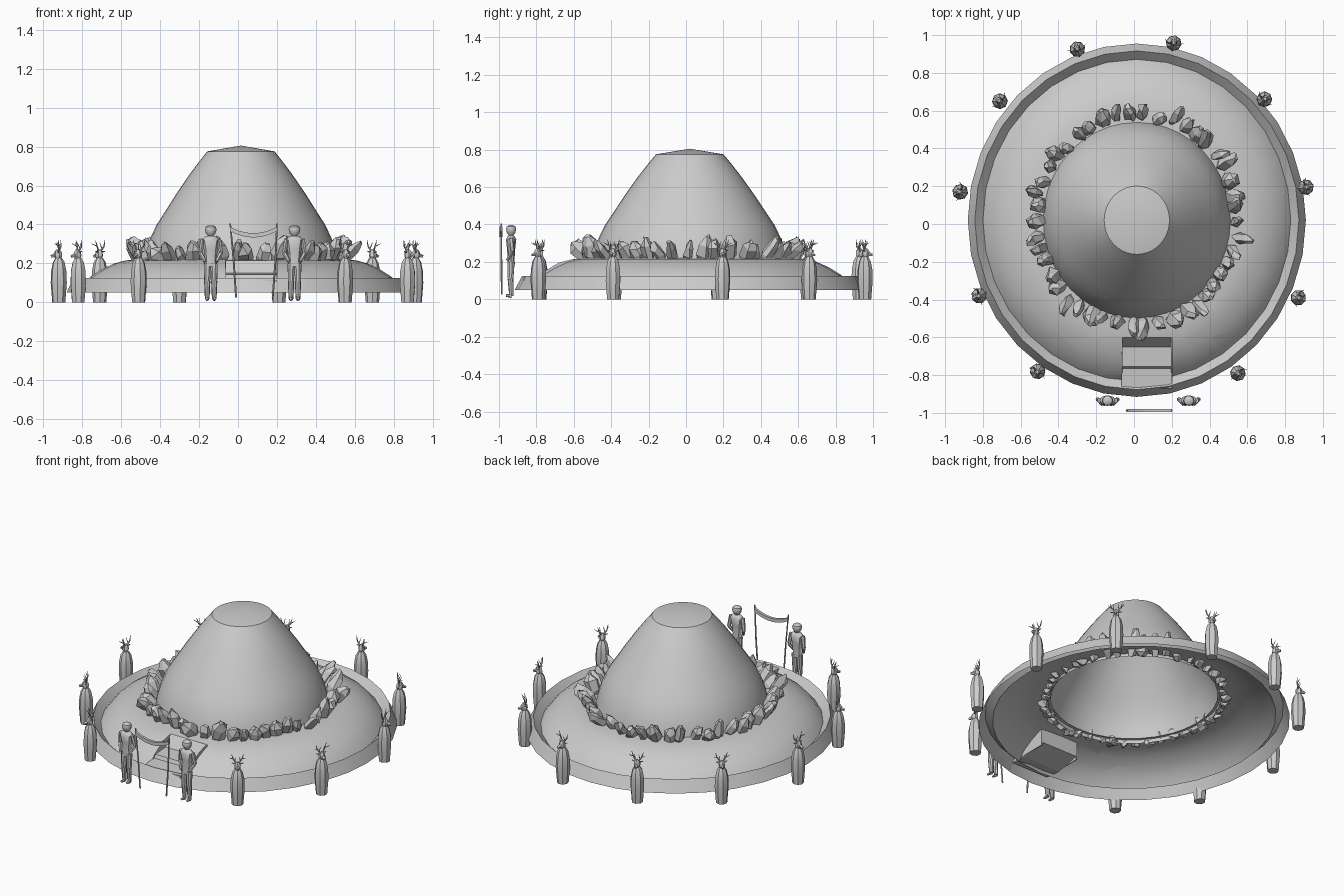
import bpy, bmesh, math, random
from mathutils import Vector, Matrix

random.seed(4)
cube = bpy.data.objects.get("Cube")
if cube:
    bpy.data.objects.remove(cube)

stone = bpy.data.materials.new("stone_grey")
stone.use_nodes = True
GREY = (0.6, 0.6, 0.6, 1)
stone.diffuse_color = GREY
stone.node_tree.nodes["Principled BSDF"].inputs["Base Color"].default_value = GREY

CENTER = Vector((0.015, 0.02, 0))
Y_STRETCH = 1.045


def finish(name, bm, smooth=None):
    """Turn a bmesh into an object, optionally smooth below an angle."""
    mesh = bpy.data.meshes.new(name)
    bm.to_mesh(mesh)
    bm.free()
    mesh.materials.append(stone)
    ob = bpy.data.objects.new(name, mesh)
    bpy.context.collection.objects.link(ob)
    if smooth:
        bpy.ops.object.select_all(action='DESELECT')
        ob.select_set(True)
        bpy.context.view_layer.objects.active = ob
        bpy.ops.object.shade_smooth_by_angle(angle=math.radians(smooth))
    return ob


def lathe(bm, profile, sides, sx=1, sy=1, at=(0, 0, 0), cap=False):
    """Revolve (radius, z) pairs; zero radius makes a tip."""
    rings = []
    for r, z in profile:
        count = sides if r else 1
        rings.append([bm.verts.new(Vector(at) + Vector((
            r * sx * math.cos(math.tau * i / sides),
            r * sy * math.sin(math.tau * i / sides), z))) for i in range(count)])
    for a, b in zip(rings, rings[1:]):
        for i in range(sides):
            j = (i + 1) % sides
            quad = [a[i % len(a)], a[j % len(a)], b[j % len(b)], b[i % len(b)]]
            bm.faces.new(list(dict.fromkeys(quad)))
    if cap:
        for ring in (rings[0], rings[-1]):
            if len(ring) > 2:
                bm.faces.new(ring)
        bmesh.ops.recalc_face_normals(bm, faces=bm.faces)


def stick(bm, a, b, r1, r2, sides=5):
    """Tapered rod between two points."""
    a, b = Vector(a), Vector(b)
    d = b - a
    m = Matrix.Translation((a + b) / 2) @ d.to_track_quat('Z', 'Y').to_matrix().to_4x4()
    bmesh.ops.create_cone(bm, cap_ends=True, segments=sides, radius1=r1, radius2=r2,
                          depth=d.length, matrix=m)


def extrude_x(name, outline, x0, x1):
    """Solid slab from a (y, z) outline."""
    bm = bmesh.new()
    face = bm.faces.new([bm.verts.new((x0, y, z)) for y, z in outline])
    ext = bmesh.ops.extrude_face_region(bm, geom=[face])["geom"]
    bmesh.ops.translate(bm, vec=(x1 - x0, 0, 0),
                        verts=[v for v in ext if isinstance(v, bmesh.types.BMVert)])
    bmesh.ops.recalc_face_normals(bm, faces=bm.faces)
    return finish(name, bm)


# Base: rim, gutter and low dome as one open shell, notched for the steps
LEFT, RIGHT, BACK, FRONT = -0.065, 0.2, -0.6, -0.81
bm = bmesh.new()
lathe(bm, [(.895, .05), (.858, .125), (.815, .08), (.775, .13), (.71, .172),
           (.65, .2), (.59, .216), (.48, .222)], 32, 1, Y_STRETCH, CENTER)
for co, no in (((LEFT, 0, 0), (1, 0, 0)), ((RIGHT, 0, 0), (1, 0, 0)),
               ((0, BACK, 0), (0, 1, 0)), ((0, FRONT, 0), (0, 1, 0))):
    near = [f for f in bm.faces if f.calc_center_median().y < -.45
            and abs(f.calc_center_median().x) < .4]
    geom = set(near) | {e for f in near for e in f.edges} | {v for f in near for v in f.verts}
    bmesh.ops.bisect_plane(bm, geom=list(geom), plane_co=co, plane_no=no)
notch = [f for f in bm.faces if LEFT < f.calc_center_median().x < RIGHT
         and FRONT < f.calc_center_median().y < BACK]
bmesh.ops.delete(bm, geom=notch, context='FACES')
finish("base_shell", bm, 35)

# Central mound with a shallow lid
bm = bmesh.new()
lathe(bm, [(.5, .2), (.485, .27), (.465, .33), (.432, .4), (.39, .465), (.33, .56),
           (.265, .655), (.22, .715), (.173, .775), (0, .805)], 40, 1, Y_STRETCH, CENTER)
finish("mound", bm, 30)

# Entrance steps and the walls beside them
extrude_x("entrance_steps", [(-.6, .216), (-.65, .15), (-.755, .143), (-.765, .122),
                             (-.87, .115), (-.87, .1), (-.76, .09), (-.6, .12)], LEFT, RIGHT)
for side, x in (("right", LEFT), ("left", RIGHT)):
    extrude_x(side + "_step_wall", [(-.6, .216), (-.68, .196), (-.76, .147), (-.81, .1),
                                    (-.6, .1)], x - .003, x + .003)

# Ring of leaning crystal boulders around the mound
bm = bmesh.new()
COUNT = 46
for i in range(COUNT):
    angle = math.tau * (i + random.uniform(-.2, .2)) / COUNT
    width = random.uniform(.027, .043)
    height = random.uniform(.1, .155)
    rock = bmesh.new()
    lathe(rock, [(width * .5, 0), (width, height * .3), (width * .95, height * .72),
                 (width * .35, height)], random.choice((5, 6)), 1, 1, cap=True)
    for v in rock.verts:
        v.co += Vector([random.uniform(-.009, .009) for _ in range(3)])
    lean = Matrix.Rotation(random.uniform(.2, .85), 4, 'Y')
    twist = Matrix.Rotation(random.uniform(-.3, .3), 4, 'X')
    spin = Matrix.Rotation(random.uniform(0, 3), 4, 'Z')
    radius = random.uniform(.495, .52)
    spot = CENTER + Vector((radius * math.cos(angle), radius * Y_STRETCH * math.sin(angle), .2))
    rock.transform(Matrix.Translation(spot) @ Matrix.Rotation(angle, 4, 'Z') @ lean @ twist @ spin)
    temp = bpy.data.meshes.new("rock")
    rock.to_mesh(temp)
    rock.free()
    bm.from_mesh(temp)
    bpy.data.meshes.remove(temp)
finish("crystal_ring", bm)

# Cloaked antlered statue, facing +x, shared by all ten
bm = bmesh.new()
lathe(bm, [(.034, 0), (.038, .05), (.042, .1), (.04, .16), (.031, .205), (.017, .228)],
      8, 1, 1, cap=True)
lathe(bm, [(.012, .222), (.02, .238), (.018, .258), (.008, .272)], 6, 1.1, 1, (.004, 0, 0), True)
stick(bm, (.01, 0, .245), (.04, 0, .236), .013, .007)
for s in (-1, 1):
    elbow = (-.006, s * .026, .288)
    stick(bm, (0, s * .008, .262), elbow, .005, .004)
    stick(bm, elbow, (-.004, s * .036, .32), .004, .001)
    stick(bm, elbow, (.012, s * .05, .302), .0035, .001)
    stick(bm, (-.003, s * .016, .274), (.012, s * .012, .308), .0035, .001)
    stick(bm, (0, s * .012, .258), (-.004, s * .034, .262), .006, .002)
spots = [(-.3, .925), (.21, .957), (-.71, .65), (.69, .66), (-.92, .17),
         (.91, .195), (-.82, -.38), (.87, -.39), (-.51, -.78), (.55, -.79)]
statue = finish("antlered_statue", bm, 30)
for i, (x, y) in enumerate(spots):
    ob = statue if i == 0 else statue.copy()
    if i:
        bpy.context.collection.objects.link(ob)
    ob.name = f"antlered_statue_{i + 1}"
    ob.location = (x, y, 0)
    ob.rotation_euler.z = math.atan2(y, x)

# Two standing guards with hands on hips
for side, x in (("right", -.14), ("left", .29)):
    bm = bmesh.new()
    at = (x, -.935, 0)
    lathe(bm, [(.032, .185), (.03, .22), (.036, .275), (.045, .32), (.03, .337), (.012, .342)],
          8, 1, .62, at, True)
    lathe(bm, [(.013, .33), (.013, .35)], 8, 1, 1, at, True)
    lathe(bm, [(.014, .342), (.025, .355), (.03, .374), (.026, .388), (.012, .396)],
          10, 1, .95, at, True)
    for s in (-1, 1):
        hip, knee = (x + s * .017, -.935, .2), (x + s * .018, -.938, .11)
        foot = (x + s * .018, -.933, .018)
        stick(bm, hip, knee, .02, .016, 8)
        stick(bm, knee, foot, .016, .012, 8)
        stick(bm, foot, (x + s * .02, -.962, .02), .011, .007, 6)
        elbow = (x + s * .053, -.928, .255)
        stick(bm, (x + s * .04, -.935, .325), elbow, .014, .011, 6)
        stick(bm, elbow, (x + s * .03, -.955, .21), .011, .009, 6)
    finish(side + "_guard", bm, 40)

# Gate: two leaning poles and a sagging cloth banner
for side, top, foot in (("right", -.04, -.01), ("left", .2, .178)):
    bm = bmesh.new()
    mid = ((top + foot) / 2 + .003, -.987, .21)
    stick(bm, (foot, -.985, .025), mid, .005, .005, 6)
    stick(bm, mid, (top, -.988, .405), .005, .004, 6)
    finish(side + "_gate_pole", bm)
bm = bmesh.new()
STEPS = 10
rows = []
for i in range(STEPS + 1):
    t = i / STEPS
    x, z = -.04 + .24 * t, .388 - .13 * t * (1 - t)
    rows.append([bm.verts.new((x, -.988 + dy, z + dz)) for dy, dz in
                 ((-.008, 0), (.008, 0), (.008, -.022), (-.008, -.022))])
for a, b in zip(rows, rows[1:]):
    for k in range(4):
        bm.faces.new((a[k], a[(k + 1) % 4], b[(k + 1) % 4], b[k]))
bm.faces.new(rows[0])
bm.faces.new(rows[-1])
bmesh.ops.recalc_face_normals(bm, faces=bm.faces)
finish("gate_banner", bm)
